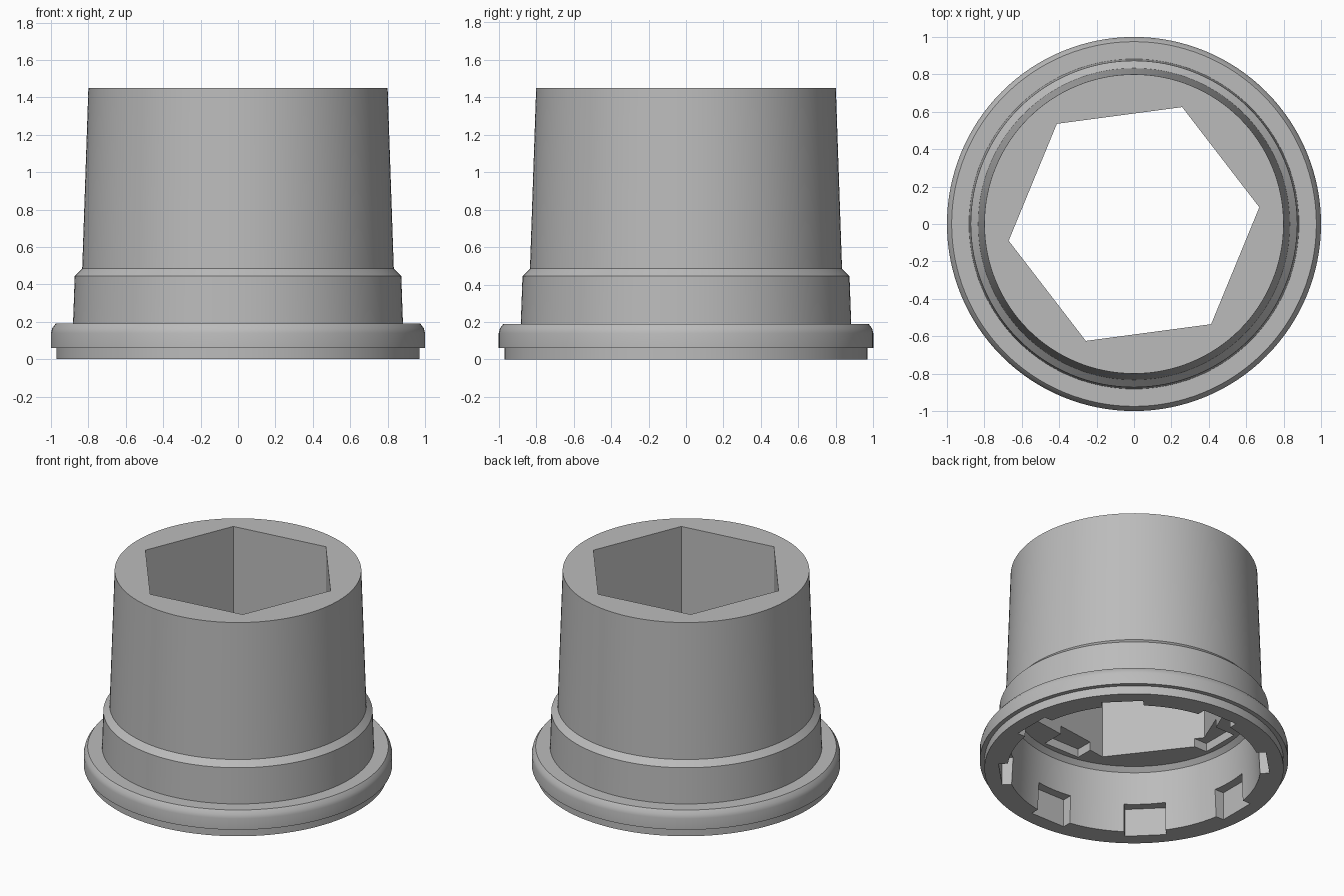
import bpy, bmesh, math
from mathutils import Matrix

cube = bpy.data.objects.get("Cube")
if cube:
    bpy.data.objects.remove(cube, do_unlink=True)

SEGMENTS = 128

grey = bpy.data.materials.new("plain_grey")
grey.use_nodes = True
colour = (0.5, 0.5, 0.5, 1)
grey.diffuse_color = colour
grey.node_tree.nodes["Principled BSDF"].inputs["Base Color"].default_value = colour


def new_object(name, bm):
    bmesh.ops.recalc_face_normals(bm, faces=bm.faces)
    mesh = bpy.data.meshes.new(name)
    bm.to_mesh(mesh)
    bm.free()
    mesh.materials.append(grey)
    obj = bpy.data.objects.new(name, mesh)
    bpy.context.collection.objects.link(obj)
    return obj


def lathe(name, profile):
    """Revolve a profile around z and cap both ends."""
    bm = bmesh.new()
    rings = []
    for r, z in profile:
        angles = [math.tau * i / SEGMENTS for i in range(SEGMENTS)]
        rings.append([bm.verts.new((r * math.cos(a), r * math.sin(a), z)) for a in angles])
    for low, high in zip(rings, rings[1:]):
        for i in range(SEGMENTS):
            j = (i + 1) % SEGMENTS
            bm.faces.new((low[i], low[j], high[j], high[i]))
    bm.faces.new(rings[0])
    bm.faces.new(rings[-1])
    return new_object(name, bm)


def radial_boxes(name, count, inner, outer, width, bottom, top):
    """Boxes spaced evenly around the axis."""
    bm = bmesh.new()
    size = Matrix.Diagonal((outer - inner, width, top - bottom, 1))
    place = Matrix.Translation(((inner + outer) / 2, 0, (bottom + top) / 2))
    for i in range(count):
        turn = Matrix.Rotation(math.tau * i / count, 4, 'Z')
        bmesh.ops.create_cube(bm, size=1, matrix=turn @ place @ size)
    return new_object(name, bm)


def cut(target, cutter):
    cutter.hide_render = True
    mod = target.modifiers.new("cut", 'BOOLEAN')
    mod.operation = 'DIFFERENCE'
    mod.solver = 'EXACT'
    mod.object = cutter
    bpy.context.view_layer.objects.active = target
    bpy.ops.object.modifier_apply(modifier=mod.name)
    bpy.data.objects.remove(cutter, do_unlink=True)


# Body: ceiling of the round bore, down the bore, then up the flanged outside
body = lathe("socket_body", [
    (0.77, 0.46), (0.80, 0.43), (0.82, 0),
    (0.97, 0), (0.97, 0.06), (1, 0.06), (1, 0.14), (0.994, 0.165), (0.975, 0.19),
    (0.882, 0.19), (0.873, 0.445), (0.833, 0.485), (0.80, 1.45),
])

# Hexagonal through hole
bm = bmesh.new()
bmesh.ops.create_cone(bm, cap_ends=True, segments=6, radius1=0.676, radius2=0.676, depth=3)
bm.verts.ensure_lookup_table()
first = bm.verts[0].co
turn = math.radians(7.6) - math.atan2(first.y, first.x)
bmesh.ops.rotate(bm, verts=bm.verts, matrix=Matrix.Rotation(turn, 3, 'Z'))
cut(body, new_object("hexagon_cutter", bm))

# Eight notches in the bottom rim and four shallow pockets under the ledge
cut(body, radial_boxes("notch_cutter", 8, 0.7, 0.87, 0.27, -0.1, 0.2))
cut(body, radial_boxes("pocket_cutter", 4, 0.5, 0.73, 0.28, 0.4, 0.52))

# Smooth walls with crisp edges
bpy.ops.object.select_all(action='DESELECT')
body.select_set(True)
bpy.context.view_layer.objects.active = body
bpy.ops.object.shade_smooth_by_angle(angle=math.radians(25))
